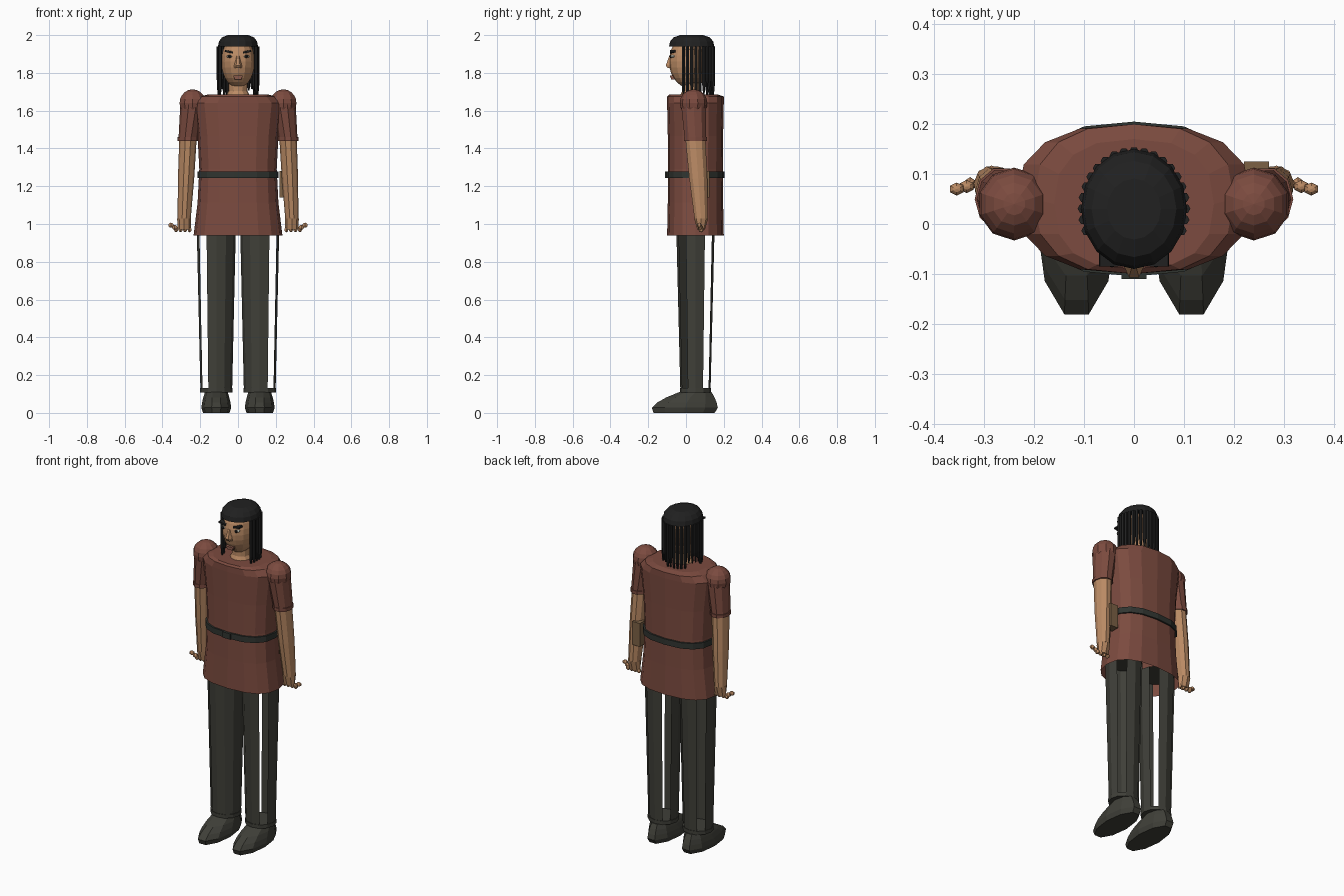
import bpy, bmesh, math, random
from mathutils import Matrix, Vector

random.seed(4)
default_cube = bpy.data.objects.get("Cube")
if default_cube:
    bpy.data.objects.remove(default_cube, do_unlink=True)


def material(name, red, green, blue):
    mat = bpy.data.materials.new(name)
    mat.use_nodes = True
    color = (red, green, blue, 1)
    mat.diffuse_color = color
    for node in mat.node_tree.nodes:
        if node.type == 'BSDF_PRINCIPLED':
            node.inputs["Base Color"].default_value = color
    return mat


skin = material("skin", .5, .26, .13)
cloth = material("rust cloth", .2, .07, .05)
olive = material("dark olive", .05, .05, .04)
leather = material("belt leather", .03, .035, .03)
black = material("black hair", .015, .015, .015)
brown = material("brown leather", .2, .12, .06)
lip_color = material("lips", .25, .1, .07)
eye_white = material("eye white", .6, .6, .5)


def finish(name, bm, mat):
    bmesh.ops.recalc_face_normals(bm, faces=bm.faces)
    mesh = bpy.data.meshes.new(name)
    bm.to_mesh(mesh)
    bm.free()
    mesh.materials.append(mat)
    obj = bpy.data.objects.new(name, mesh)
    bpy.context.collection.objects.link(obj)


def bend(value, power):
    """Powers below one square off an ellipse."""
    return math.copysign(abs(value) ** power, value)


def loft(name, mat, rings, sides=12, power=1, open_bottom=False, slits=()):
    """Join level rings, each (centre, half width, half depth), into a faceted body."""
    bm = bmesh.new()
    loops = []
    for centre, width, depth in rings:
        loop = []
        for side in range(sides):
            angle = math.tau * side / sides
            offset = Vector((width * bend(math.cos(angle), power),
                             depth * bend(math.sin(angle), power), 0))
            loop.append(bm.verts.new(Vector(centre) + offset))
        loops.append(loop)
    for low, high in zip(loops, loops[1:]):
        for side in range(sides):
            if side not in slits:
                after = (side + 1) % sides
                bm.faces.new((low[side], low[after], high[after], high[side]))
    if not open_bottom:
        bm.faces.new(loops[0])
    bm.faces.new(loops[-1])
    finish(name, bm, mat)


def band(name, mat, centre, width, depth, height, **options):
    """Short upright collar around a centre."""
    half = Vector((0, 0, height / 2))
    centre = Vector(centre)
    loft(name, mat, [(centre - half, width, depth), (centre + half, width, depth)], **options)


def ball(name, mat, centre, size, sides=8):
    bm = bmesh.new()
    place = Matrix.Translation(centre) @ Matrix.Diagonal((*size, 1))
    bmesh.ops.create_uvsphere(bm, u_segments=sides, v_segments=sides, radius=1, matrix=place)
    finish(name, bm, mat)


def box(name, mat, centre, size, tilt=0):
    bm = bmesh.new()
    place = Matrix.Translation(centre) @ Matrix.Rotation(tilt, 4, 'Y') @ Matrix.Diagonal((*size, 1))
    bmesh.ops.create_cube(bm, size=1, matrix=place)
    finish(name, bm, mat)


# Tunic: open at the hem, drawn in at the waist, closed by a sloping yoke
body_y = .05
hem, chest, collar = .94, 1.64, 1.685
tunic_rings = []
steps = 4
for step in range(steps + 1):
    t = step / steps
    pinch = math.sin(math.pi * t)
    tunic_rings.append(((0, body_y, hem + (chest - hem) * t),
                        .235 - .03 * pinch, .15 - .005 * pinch))
tunic_rings.append(((0, body_y, collar - .01), .2, .15))
tunic_rings.append(((0, body_y - .01, collar), .16, .13))
loft("tunic", cloth, tunic_rings, sides=16, power=.8, open_bottom=True)

waist = 1.26
band("belt", leather, (0, body_y, waist), .215, .155, .035, sides=16, power=.8)
box("buckle", leather, (0, -.105, waist), (.05, .01, .035))

# Neck and head
head_y = .03
loft("neck", skin, [((0, head_y, collar - .01), .065, .065),
                    ((0, head_y, collar + .02), .05, .05),
                    ((0, head_y, 1.8), .05, .05)])
ball("head", skin, (0, head_y - .01, 1.86), (.09, .11, .14), sides=14)

# Domed hair cap ending level with the crown
brim, crown = 1.94, 2
cap_rings = []
for step in range(steps):
    angle = math.radians(25 * step)
    swell = math.cos(angle) ** .5
    rise = math.sin(angle) / math.sin(math.radians(75))
    cap_rings.append(((0, head_y, brim + (crown - brim) * rise), .106 * swell, .12 * swell))
loft("hair_cap", black, cap_rings, sides=16)

# Nose and mouth
loft("nose", skin, [((0, -.08, 1.825), .02, .02),
                    ((0, -.085, 1.84), .02, .025),
                    ((0, -.08, 1.89), .01, .01)], sides=6)
box("upper_lip", lip_color, (0, -.075, 1.78), (.05, .02, .01))
box("lower_lip", lip_color, (0, -.07, 1.77), (.035, .02, .01))

# Locks hanging around the sides and back
locks = 21
for lock in range(locks):
    angle = math.radians(-22 + 224 * lock / (locks - 1))
    x, y = .103 * math.cos(angle), head_y + .115 * math.sin(angle)
    tip = random.uniform(1.65, 1.72)
    loft("hair_lock", black, [((x, y, tip), .004, .004),
                              ((x, y, tip + .06), .01, .01),
                              ((x, y, brim), .01, .01)], sides=6)


def arm(side, sign):
    shoulder = Vector((sign * .24, .04, chest))
    elbow = Vector((sign * .265, .05, 1.45))
    wrist = Vector((sign * .285, .08, 1.03))
    knuckles = wrist - Vector((0, 0, .06))
    ball(side + "_shoulder", cloth, shoulder, (.073, .073, .073), sides=10)
    loft(side + "_sleeve", cloth, [(elbow, .05, .06), (shoulder, .065, .07)], sides=10)
    band(side + "_sleeve_cuff", cloth, elbow, .054, .064, .02, sides=10)
    loft(side + "_forearm", skin, [(wrist, .035, .037), (wrist.lerp(elbow, .5), .043, .05),
                                   (elbow, .046, .056)], sides=10)
    loft(side + "_hand", skin, [(knuckles, .035, .02), (wrist, .037, .037)], sides=8)
    for finger in range(4):
        along = sign * .024 * (finger - 1.2)
        ball(side + "_finger", skin, knuckles + Vector((along, 0, 0)), (.012, .014, .014), sides=6)
    for joint in (1, 2):
        reach = Vector((sign * (.03 + .02 * joint), -.005 * joint, .012 * joint))
        ball(side + "_thumb", skin, knuckles + reach, (.016, .013, .013), sides=6)


def leg(side, sign, slits):
    x = sign * .115
    ankle = Vector((x, body_y, .12))
    loft(side + "_trouser_leg", olive, [(ankle, .084, .08), ((x, body_y, 1), .104, .102)],
         open_bottom=True, slits=slits)
    band(side + "_ankle_band", olive, ankle, .087, .083, .022)
    # Shoe rings shrink towards the ankle, so the toe slopes down
    shoe_rings = [((x, -.01, 0), .07, .17)]
    for step in range(1, steps + 1):
        t = step / steps
        shoe_rings.append(((x, -.01 + .06 * t * t, .11 * t),
                           .08 - .02 * t * t, .19 - .1 * t * t))
    loft(side + "_shoe", olive, shoe_rings, sides=10)


def eye(side, sign):
    x, z = sign * .044, 1.887
    box(side + "_eyebrow", black, (x + sign * .004, -.07, z + .025), (.044, .03, .01), -sign * .2)
    ball(side + "_eye", eye_white, (x, -.07, z), (.017, .014, .007))
    ball(side + "_pupil", black, (x, -.08, z), (.009, .007, .008))


# Paired parts; the trouser slits mirror each other
for side, sign, slits in (("left", 1, (1, 4, 10)), ("right", -1, (1, 4, 7))):
    arm(side, sign)
    leg(side, sign, slits)
    eye(side, sign)

# Pouch strapped behind the left forearm
box("forearm_pouch", brown, (.245, .1, 1.21), (.05, .05, .14))
